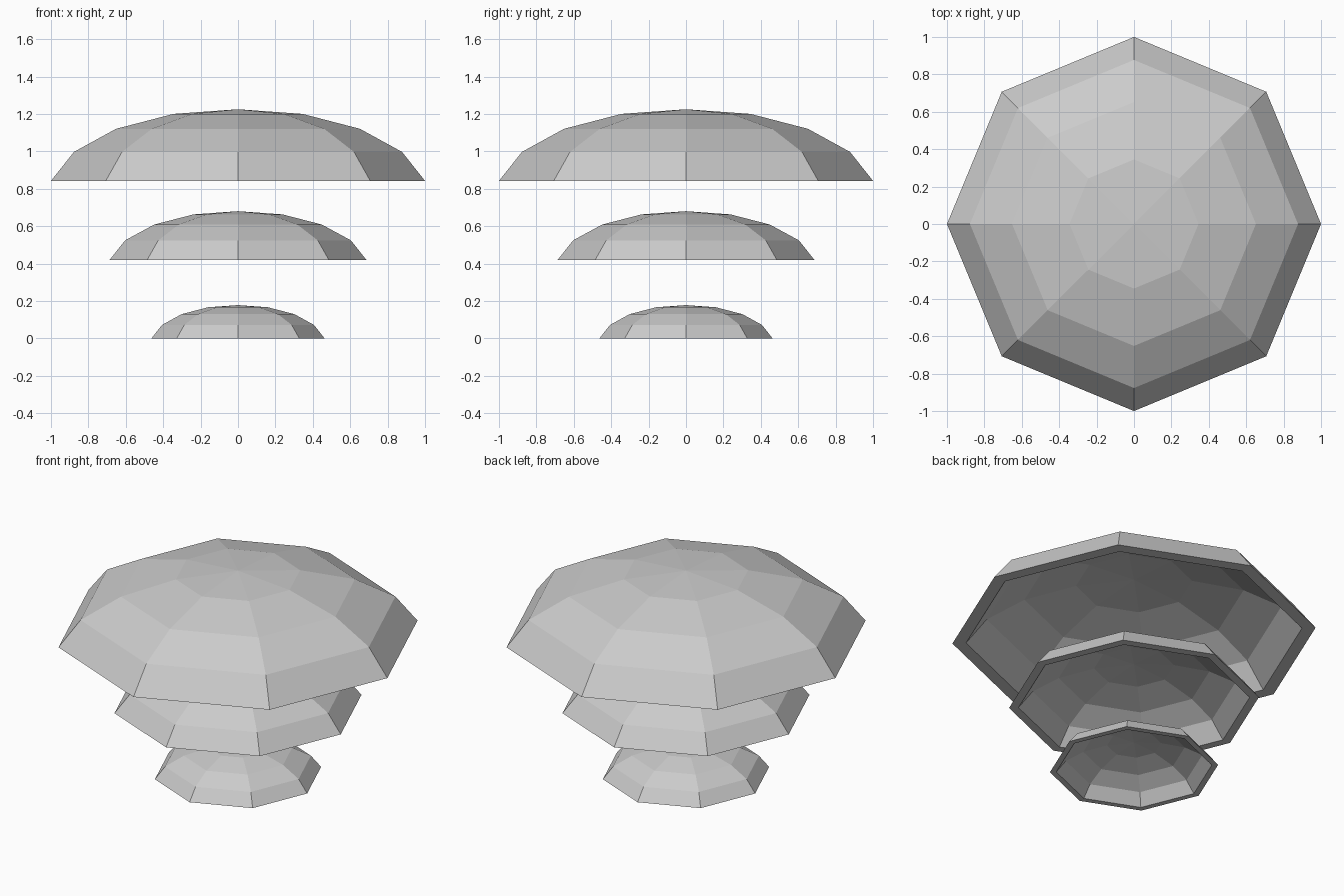
import bpy, bmesh
from math import cos, sin, pi

if "Cube" in bpy.data.objects:
    bpy.data.objects.remove(bpy.data.objects["Cube"])

SIDES = 8
INNER = 0.925  # inner shell size relative to the outer one
# (radius, height) fractions from rim towards the apex
PROFILE = [(1, 0), (0.877, 0.405), (0.652, 0.727), (0.345, 0.935)]


def dome(name, radius, height, base):
    """Hollow low-poly dome with a flat rim, centred on the z axis."""
    bm = bmesh.new()

    def ring(r, z):
        return [bm.verts.new((r * cos(2 * pi * i / SIDES),
                              r * sin(2 * pi * i / SIDES), z)) for i in range(SIDES)]

    def bridge(a, b):
        for i in range(SIDES):
            j = (i + 1) % SIDES
            bm.faces.new((a[i], a[j], b[j], b[i]))

    rims = []
    for s in (1, INNER):
        rings = [ring(r * radius * s, base + z * height * s) for r, z in PROFILE]
        for a, b in zip(rings, rings[1:]):
            bridge(a, b)
        apex = bm.verts.new((0, 0, base + height * s))
        for i in range(SIDES):
            bm.faces.new((rings[-1][i], rings[-1][(i + 1) % SIDES], apex))
        rims.append(rings[0])
    bridge(*rims)  # flat underside of the rim
    bmesh.ops.recalc_face_normals(bm, faces=bm.faces)
    mesh = bpy.data.meshes.new(name)
    bm.to_mesh(mesh)
    bm.free()
    obj = bpy.data.objects.new(name, mesh)
    bpy.context.collection.objects.link(obj)


# Three stacked domes, growing upwards
dome("lower_dome", 0.463, 0.178, 0.0)
dome("middle_dome", 0.688, 0.262, 0.418)
dome("upper_dome", 1.0, 0.383, 0.842)
